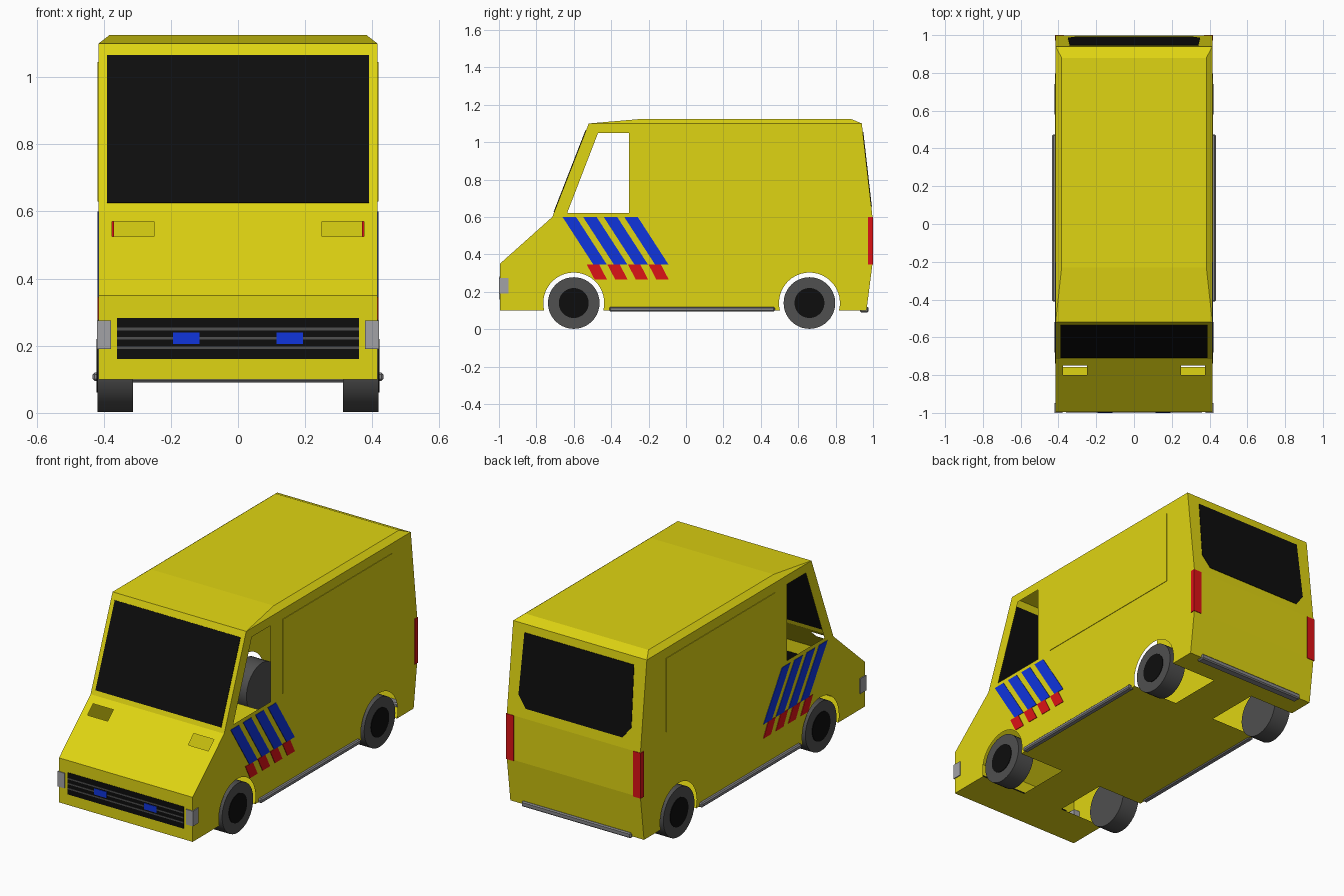
import bpy, bmesh, math
from mathutils import Vector

cube = bpy.data.objects.get("Cube")
if cube:
    bpy.data.objects.remove(cube)

W = 0.415                       # half width of the body
FRONT = [(-0.995, 0.10), (-0.995, 0.35), (-0.715, 0.60), (-0.52, 1.10)]
REAR = [(0.965, 0.10), (0.997, 0.35), (0.997, 0.60), (0.94, 1.10)]
AXLES, AXLE_Z, ARCH = (-0.6, 0.66), 0.14, 0.163
CENTRE = Vector((0, 0, 0.6))


def material(name, rgb, rough=0.6):
    m = bpy.data.materials.new(name)
    m.use_nodes = True
    m.diffuse_color = (*rgb, 1)
    bsdf = m.node_tree.nodes["Principled BSDF"]
    bsdf.inputs["Base Color"].default_value = (*rgb, 1)
    bsdf.inputs["Roughness"].default_value = rough
    return m


YELLOW = material("yellow paint", (0.74, 0.66, 0.006))
BLACK = material("black glass", (0.004, 0.004, 0.004))
RUBBER = material("tyre grey", (0.08, 0.08, 0.08))
BLUE = material("blue", (0.005, 0.035, 0.72))
RED = material("red", (0.72, 0.006, 0.008))
LAMP = material("lamp grey", (0.36, 0.36, 0.38))
TRIM = material("trim grey", (0.24, 0.24, 0.25))


def finish(name, bm, mat, mirror=False):
    mesh = bpy.data.meshes.new(name)
    bm.to_mesh(mesh)
    bm.free()
    mesh.materials.append(mat)
    ob = bpy.data.objects.new(name, mesh)
    bpy.context.collection.objects.link(ob)
    if mirror:
        ob.modifiers.new("mirror", "MIRROR").use_clip = False
    return ob


def panel(name, loops, place, mat=YELLOW, mirror=False, thick=None):
    """Fill an outline with optional holes; thick is an offset vector."""
    bm = bmesh.new()
    for loop in loops:
        vs = [bm.verts.new(place(*p)) for p in loop]
        for a, b in zip(vs, vs[1:] + vs[:1]):
            bm.edges.new((a, b))
    bmesh.ops.triangle_fill(bm, edges=bm.edges[:], use_beauty=True)
    bmesh.ops.dissolve_limit(bm, angle_limit=0.001, verts=[], edges=bm.edges[:])
    bm.normal_update()
    if thick:
        out = bmesh.ops.extrude_face_region(bm, geom=bm.faces[:], use_keep_orig=True)
        moved = [g for g in out["geom"] if isinstance(g, bmesh.types.BMVert)]
        bmesh.ops.translate(bm, verts=moved, vec=Vector(thick))
        bmesh.ops.recalc_face_normals(bm, faces=bm.faces[:])
    else:
        for f in bm.faces:
            if f.normal.dot(f.calc_center_median() - CENTRE) < 0:
                f.normal_flip()
    return finish(name, bm, mat, mirror)


def box(name, lo, hi, mat, mirror=False, bevel=0):
    bm = bmesh.new()
    bmesh.ops.create_cube(bm, size=1)
    for v in bm.verts:
        v.co = [l + (c + 0.5) * (h - l) for l, h, c in zip(lo, hi, v.co)]
    if bevel:
        bmesh.ops.bevel(bm, geom=bm.edges[:], offset=bevel, segments=1, affect="EDGES")
    return finish(name, bm, mat, mirror)


def on_profile(profile):
    """Map (x, z) onto the sloped end of the body."""
    def place(x, z):
        for (y0, z0), (y1, z1) in zip(profile, profile[1:]):
            if z <= z1 + 1e-6:
                return (x, y0 + (y1 - y0) * (z - z0) / (z1 - z0), z)
    return place


def on_side(y, z):
    return (W, y, z)


def rect(x0, x1, z0, z1):
    return [(x0, z0), (x1, z0), (x1, z1), (x0, z1)]


def symmetric(half):
    return half + [(-x, z) for x, z in reversed(half)]


front, rear = on_profile(FRONT), on_profile(REAR)

# Side walls with wheel arches and open cab windows
outline = FRONT[::-1]
start = math.asin((0.10 - AXLE_Z) / ARCH)
for y in AXLES:
    for i in range(25):
        a = math.pi - start - (math.pi - 2 * start) * i / 24
        outline.append((y + ARCH * math.cos(a), AXLE_Z + ARCH * math.sin(a)))
outline += REAR
cab_window = [(-0.635, 0.622), (-0.47, 1.05), (-0.305, 1.05), (-0.305, 0.622)]
panel("side_wall", [outline, cab_window], on_side, mirror=True)
panel("side_door_panel", [rect(-0.2, 0.77, 0.63, 1.045)], on_side,
      mirror=True, thick=(0.003, 0, 0))

# Front end: nose, bonnet with two vents, windscreen
windscreen = rect(-0.39, 0.39, 0.625, 1.065)
panel("nose", [rect(-W, W, 0.10, 0.35)], front)
panel("bonnet", [rect(-W, W, 0.35, 0.60), rect(0.25, 0.375, 0.525, 0.57),
                 rect(-0.375, -0.25, 0.525, 0.57)], front)
panel("windscreen_frame", [rect(-W, W, 0.60, 1.10), windscreen], front)
panel("windscreen", [windscreen], front, BLACK, thick=(0, -0.003, 0.001))

# Rear end: lower doors and rear window
rear_window = symmetric([(0.34, 1.055), (0.35, 0.72), (0.30, 0.655)])
panel("rear_lower", [rect(-W, W, 0.10, 0.35)], rear)
panel("rear_middle", [rect(-W, W, 0.35, 0.60)], rear)
panel("rear_window_frame", [rect(-W, W, 0.60, 1.10), rear_window], rear)
panel("rear_window", [rear_window], rear, BLACK, thick=(0, 0.003, 0))

# Roof: raised centre with sloped borders
bm = bmesh.new()
low = [bm.verts.new((x, y, 1.10)) for x, y in rect(-W, W, -0.52, 0.94)]
top = [bm.verts.new((x, y, 1.125)) for x, y in rect(-0.383, 0.383, -0.23, 0.88)]
bm.faces.new(top)
for i in range(4):
    j = (i + 1) % 4
    bm.faces.new((low[i], low[j], top[j], top[i]))
finish("roof", bm, YELLOW)

# Floor with wheel notches
half_floor = [(0, FRONT[0][0]), (W, FRONT[0][0])]
reach = ARCH * math.cos(start)
for y in AXLES:
    half_floor += [(W, y - reach), (0.13, y - reach), (0.13, y + reach), (W, y + reach)]
half_floor += [(W, REAR[0][0]), (0, REAR[0][0])]
panel("floor", [half_floor], lambda x, y: (x, y, 0.10), mirror=True)

# Slanted side stripes
for i in range(4):
    for colour, mat, y, width, shift, z0, z1 in (
            ("blue", BLUE, -0.66, 0.072, 0.165, 0.345, 0.60),
            ("red", RED, -0.53, 0.066, 0.042, 0.265, 0.345)):
        y += 0.11 * i
        shape = [(y, z1), (y + width, z1), (y + width + shift, z0), (y + shift, z0)]
        panel(f"{colour}_stripe_{i + 1}", [shape], on_side, mat, True, (0.003, 0, 0))

# Grille, bars and blue lights
box("grille", (-0.36, -0.997, 0.16), (0.36, -0.992, 0.283), BLACK)
for i in range(3):
    z = 0.194 + 0.028 * i
    box(f"grille_bar_{i + 1}", (-0.36, -0.9985, z - 0.004), (0.36, -0.994, z + 0.004), RUBBER)
box("grille_light", (0.115, -1.0, 0.205), (0.193, -0.994, 0.24), BLUE, True)

# Corner lamps, sills and rear bumper
box("front_lamp", (0.378, -1.0, 0.19), (0.42, -0.948, 0.275), LAMP, True)
panel("tail_lamp", [[(0.972, 0.345), (1.0, 0.345), (1.0, 0.60), (0.972, 0.60)]],
      lambda y, z: (0.37, y, z), RED, True, (0.049, 0, 0))
box("sill", (0.40, -0.41, 0.095), (0.433, 0.475, 0.12), TRIM, True, 0.006)
box("rear_bumper", (-0.34, 0.93, 0.09), (0.34, 0.977, 0.12), TRIM, False, 0.006)


# Wheels
def disc(name, radius, x0, x1, y, mat):
    bm = bmesh.new()
    bmesh.ops.create_cone(bm, cap_ends=True, segments=40, radius1=radius,
                          radius2=radius, depth=x1 - x0)
    for v in bm.verts:
        a, b, c = v.co
        v.co = ((x0 + x1) / 2 + c, y + a, AXLE_Z + b)
    for f in bm.faces:
        f.smooth = len(f.verts) == 4
    for e in bm.edges:
        e.smooth = all(len(f.verts) == 4 for f in e.link_faces)
    bmesh.ops.recalc_face_normals(bm, faces=bm.faces[:])
    finish(name, bm, mat, True)


for label, y in zip(("front", "rear"), AXLES):
    disc(f"{label}_tyre", 0.138, 0.313, 0.418, y, RUBBER)
    disc(f"{label}_hub", 0.08, 0.40, 0.421, y, BLACK)
